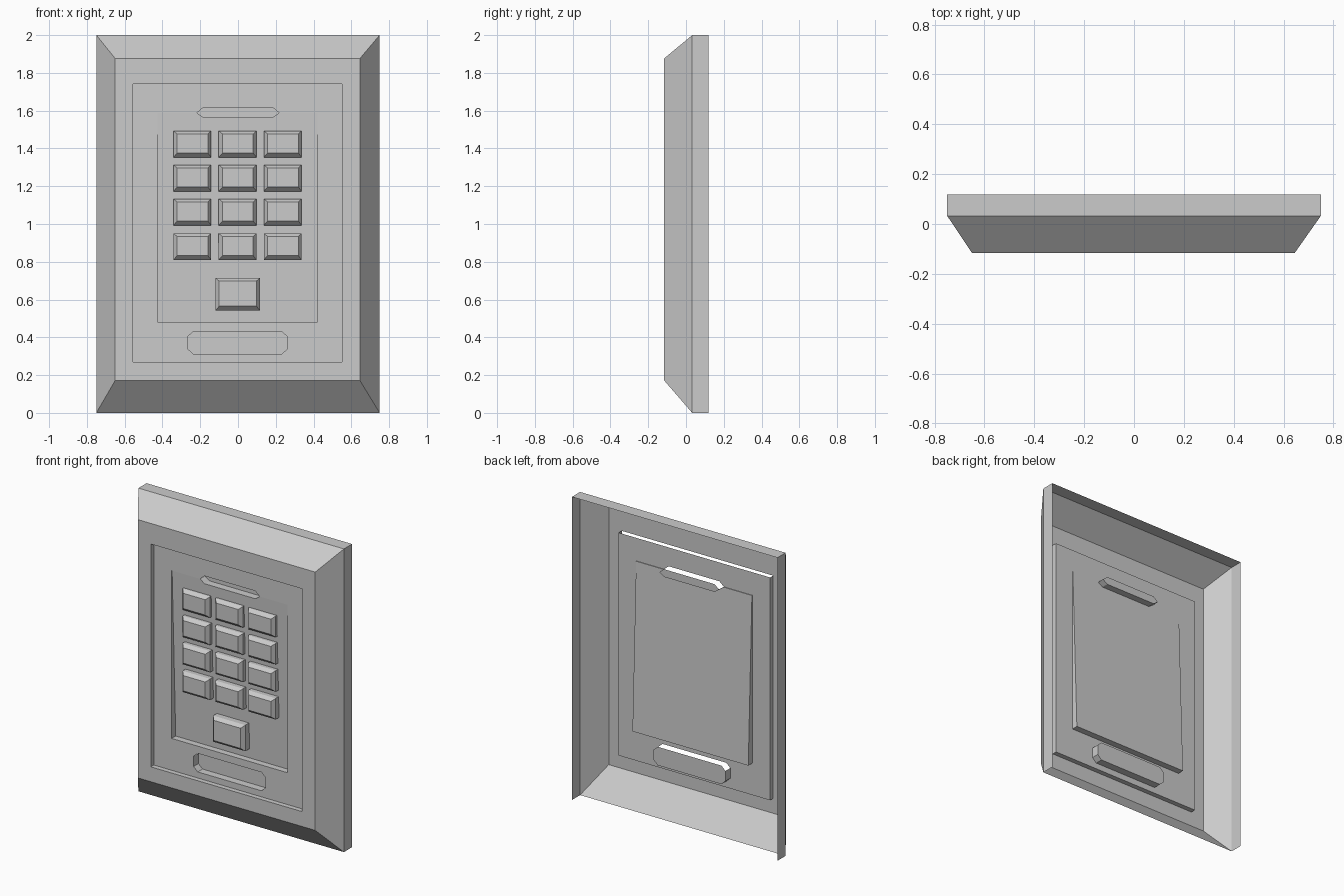
import bpy, bmesh

if "Cube" in bpy.data.objects:
    bpy.data.objects.remove(bpy.data.objects["Cube"])

BACK, EDGE, FRONT = 0.118, 0.033, -0.116     # depths along y
RIM, SLOT = -0.084, -0.034                   # recessed panel, slot floors
TOP_Y, BOT_Y = -0.080, -0.042                # tilted key panel


def rect(x0, x1, z0, z1):
    # order: bottom, right, top, left sides
    return [(x0, z0), (x1, z0), (x1, z1), (x0, z1)]


def at(points, y):
    return [(x, y(z) if callable(y) else y, z) for x, z in points]


def finish(name, bm):
    bmesh.ops.remove_doubles(bm, verts=bm.verts, dist=1e-5)
    mesh = bpy.data.meshes.new(name)
    bm.to_mesh(mesh)
    bm.free()
    obj = bpy.data.objects.new(name, mesh)
    bpy.context.collection.objects.link(obj)
    return obj


def walls(bm, a, b, skip=()):
    """Join two matching outlines side by side."""
    va, vb = ([bm.verts.new(p) for p in ring] for ring in (a, b))
    n = len(a)
    for i in range(n):
        if i not in skip:
            j = (i + 1) % n
            bm.faces.new((va[i], va[j], vb[j], vb[i]))


def sheet(bm, *loops):
    """Flat face bounded by the first outline, with the others as holes."""
    edges = []
    for ring in loops:
        v = [bm.verts.new(p) for p in ring]
        edges += [bm.edges.new((v[i - 1], v[i])) for i in range(len(v))]
    bmesh.ops.triangle_fill(bm, use_beauty=True, edges=edges, normal=(0, -1, 0))


def key_panel_y(z):
    return BOT_Y + (TOP_Y - BOT_Y) * (z - 0.48) / (1.59 - 0.48)


outer = rect(-0.75, 0.75, 0, 2)
face = rect(-0.65, 0.645, 0.172, 1.876)
panel = rect(-0.555, 0.55, 0.27, 1.74)
slot = [(-0.235, 0.31), (0.23, 0.31), (0.26, 0.338), (0.26, 0.405),
        (0.23, 0.432), (-0.235, 0.432), (-0.265, 0.405), (-0.265, 0.338)]
notch = [(-0.185, 1.565), (0.185, 1.565), (0.218, 1.588),
         (0.185, 1.616), (-0.185, 1.616), (-0.218, 1.588)]
corners = rect(-0.425, 0.42, 0.48, 1.588)
key_hole = corners[:3] + notch[2:] + corners[3:]
key_floor = corners[:3] + [notch[2], notch[1], notch[0], notch[5]] + corners[3:]

# Housing: open back, no bottom flange, sloped border
bm = bmesh.new()
walls(bm, at(outer, BACK), at(outer, EDGE), skip=(0,))
walls(bm, at(outer, EDGE), at(face, FRONT))
sheet(bm, at(face, FRONT), at(panel, FRONT))
finish("housing", bm)

# Recessed faceplate, open along its top edge
bm = bmesh.new()
walls(bm, at(panel, FRONT), at(panel, RIM), skip=(2,))
sheet(bm, at(panel, RIM), at(key_hole, RIM), at(slot, RIM))
finish("faceplate", bm)

# Tilted key panel
bm = bmesh.new()
walls(bm, at(key_hole, RIM), at(key_hole, key_panel_y), skip=(3, 4, 5))
sheet(bm, at(key_floor, key_panel_y))
finish("key_panel", bm)

# Label slot and indicator recess, open on top
for name, outline, skip in (("label_slot", slot, (3, 4, 5)),
                            ("indicator_recess", notch, (2, 3, 4))):
    bm = bmesh.new()
    walls(bm, at(outline, RIM), at(outline, SLOT), skip)
    sheet(bm, at(outline, SLOT))
    finish(name, bm)


# Keys: tapered blocks
def key(name, cx, cz, w, h):
    base = rect(cx - w / 2, cx + w / 2, cz - h / 2, cz + h / 2)
    cap = rect(cx - w / 2 + 0.02, cx + w / 2 - 0.018,
               cz - h / 2 + 0.023, cz + h / 2 - 0.016)
    bm = bmesh.new()
    walls(bm, at(base, key_panel_y), at(base, -0.088))
    walls(bm, at(base, -0.088), at(cap, -0.113))
    sheet(bm, at(cap, -0.113))
    finish(name, bm)


for row, z in enumerate((1.423, 1.243, 1.063, 0.88)):
    for col, x in enumerate((-0.242, -0.002, 0.237)):
        key(f"key_{row}_{col}", x, z, 0.2, 0.14)
key("enter_key", -0.002, 0.628, 0.235, 0.172)
